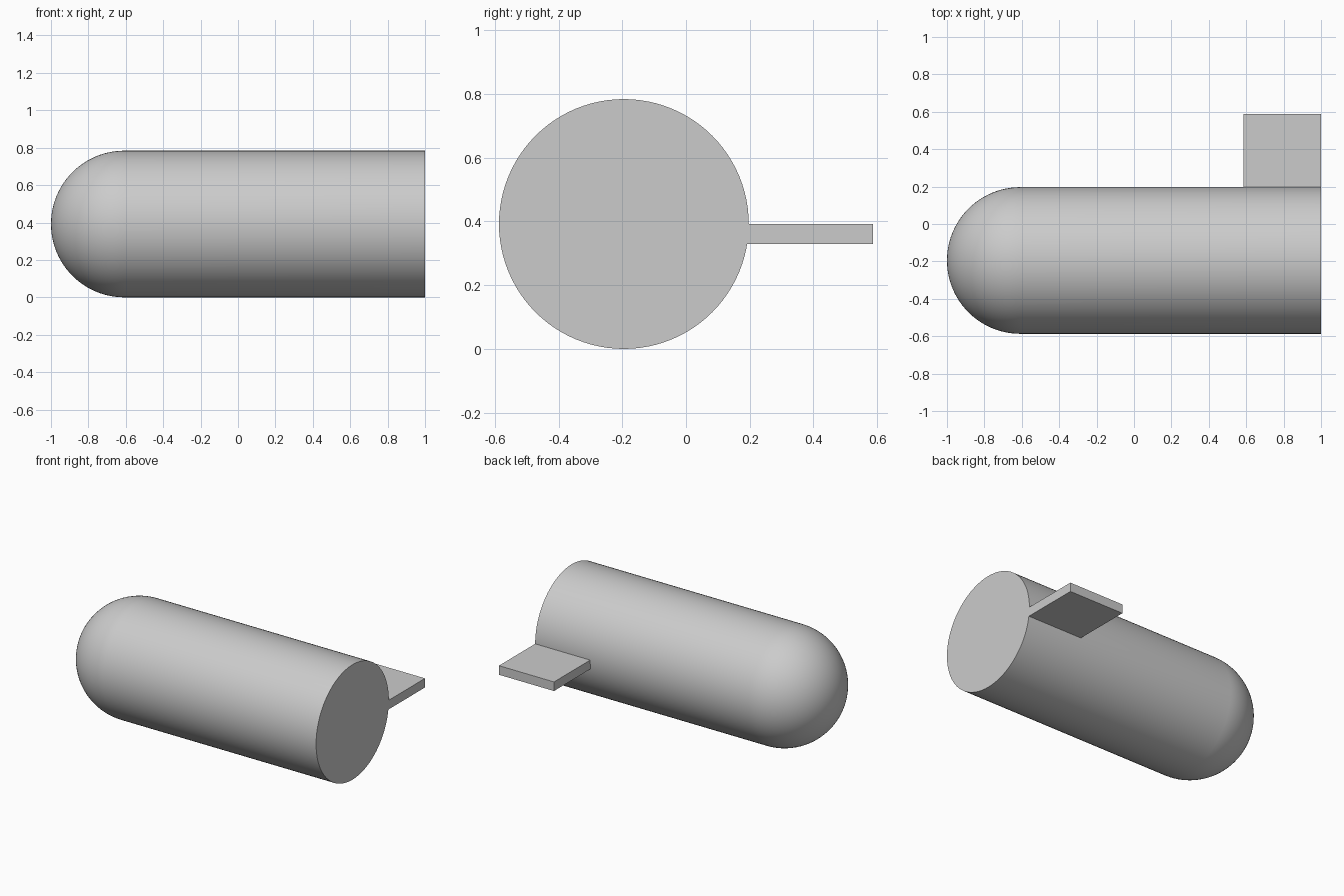
import bpy, bmesh
from math import sin, cos, pi, radians
from mathutils import Matrix, Vector

cube = bpy.data.objects.get("Cube")
if cube:
    bpy.data.objects.remove(cube, do_unlink=True)

RADIUS = 0.392
AXIS_Y, AXIS_Z = -0.195, RADIUS
DOME_X = RADIUS - 1
SIDES, RINGS = 96, 24

grey = bpy.data.materials.new("plain grey")
grey.use_nodes = True
colour = (0.6, 0.6, 0.6, 1)
grey.diffuse_color = colour
grey.node_tree.nodes["Principled BSDF"].inputs["Base Color"].default_value = colour


def add_object(name, bm):
    bmesh.ops.recalc_face_normals(bm, faces=bm.faces)
    mesh = bpy.data.meshes.new(name)
    bm.to_mesh(mesh)
    bm.free()
    mesh.materials.append(grey)
    obj = bpy.data.objects.new(name, mesh)
    bpy.context.collection.objects.link(obj)
    return obj


# Body: quarter-circle nose and straight side, spun about the long axis
bm = bmesh.new()
profile = [(DOME_X - RADIUS * cos(a), RADIUS * sin(a))
           for a in (i * pi / 2 / RINGS for i in range(RINGS + 1))]
profile.append((1, RADIUS))
verts = [bm.verts.new((x, AXIS_Y, AXIS_Z + r)) for x, r in profile]
edges = [bm.edges.new(pair) for pair in zip(verts, verts[1:])]
bmesh.ops.spin(bm, geom=verts + edges, cent=(0, AXIS_Y, AXIS_Z), axis=(1, 0, 0),
               angle=2 * pi, steps=SIDES, use_duplicate=False)
bmesh.ops.remove_doubles(bm, verts=bm.verts, dist=0.0005)
# Flat end cap
bmesh.ops.holes_fill(bm, edges=[e for e in bm.edges if e.is_boundary], sides=0)
body = add_object("rounded_body", bm)
bpy.ops.object.select_all(action="DESELECT")
body.select_set(True)
bpy.context.view_layer.objects.active = body
bpy.ops.object.shade_smooth_by_angle(angle=radians(30))

# Flat tab on the back, flush with the flat end
low, high = Vector((0.585, 0.19, 0.33)), Vector((1, 0.587, 0.392))
bm = bmesh.new()
bmesh.ops.create_cube(bm, size=1, matrix=Matrix.Translation((low + high) / 2)
                      @ Matrix.Diagonal((high - low).to_4d()))
add_object("side_tab", bm)
